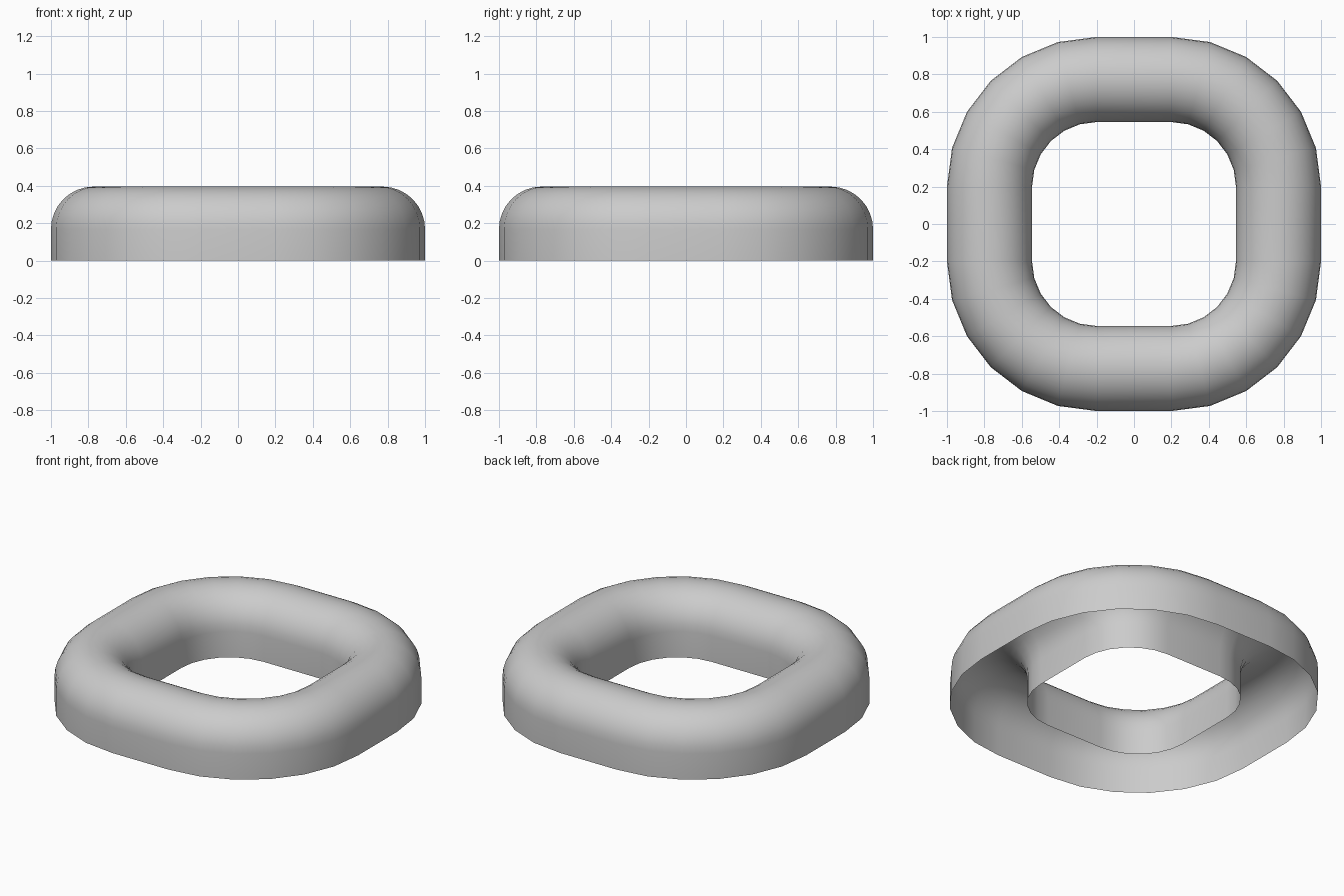
import bpy, bmesh
from math import sin, cos, pi

if "Cube" in bpy.data.objects:
    bpy.data.objects.remove(bpy.data.objects["Cube"])

FLAT = 0.2               # half length of the straight sides
R_MID, R_TUBE = 0.5725, 0.2275
SPRING = 0.168           # height where the walls turn into the round top
CORNER_SEGS, ARC_SEGS = 6, 16

# Cross-section: open arch (radius from corner centre, height)
profile = [(R_MID + R_TUBE, 0.0)]
for i in range(ARC_SEGS + 1):
    a = pi * i / ARC_SEGS
    profile.append((R_MID + R_TUBE * cos(a), SPRING + R_TUBE * sin(a)))
profile.append((R_MID - R_TUBE, 0.0))

# Path: rounded square, as corner centre plus direction
stations = []
for q, (sx, sy) in enumerate([(1, 1), (-1, 1), (-1, -1), (1, -1)]):
    for i in range(CORNER_SEGS + 1):
        a = pi / 2 * (q + i / CORNER_SEGS)
        stations.append((FLAT * sx, FLAT * sy, cos(a), sin(a)))

# Sweep the arch around the path
bm = bmesh.new()
rings = [[bm.verts.new((cx + r * dx, cy + r * dy, z)) for r, z in profile]
         for cx, cy, dx, dy in stations]
for k, ring in enumerate(rings):
    nxt = rings[(k + 1) % len(rings)]
    for j in range(len(profile) - 1):
        f = bm.faces.new((ring[j], nxt[j], nxt[j + 1], ring[j + 1]))
        f.smooth = True
mesh = bpy.data.meshes.new("rounded_square_ring")
bm.to_mesh(mesh)
bm.free()
obj = bpy.data.objects.new("rounded_square_ring", mesh)
bpy.context.collection.objects.link(obj)
